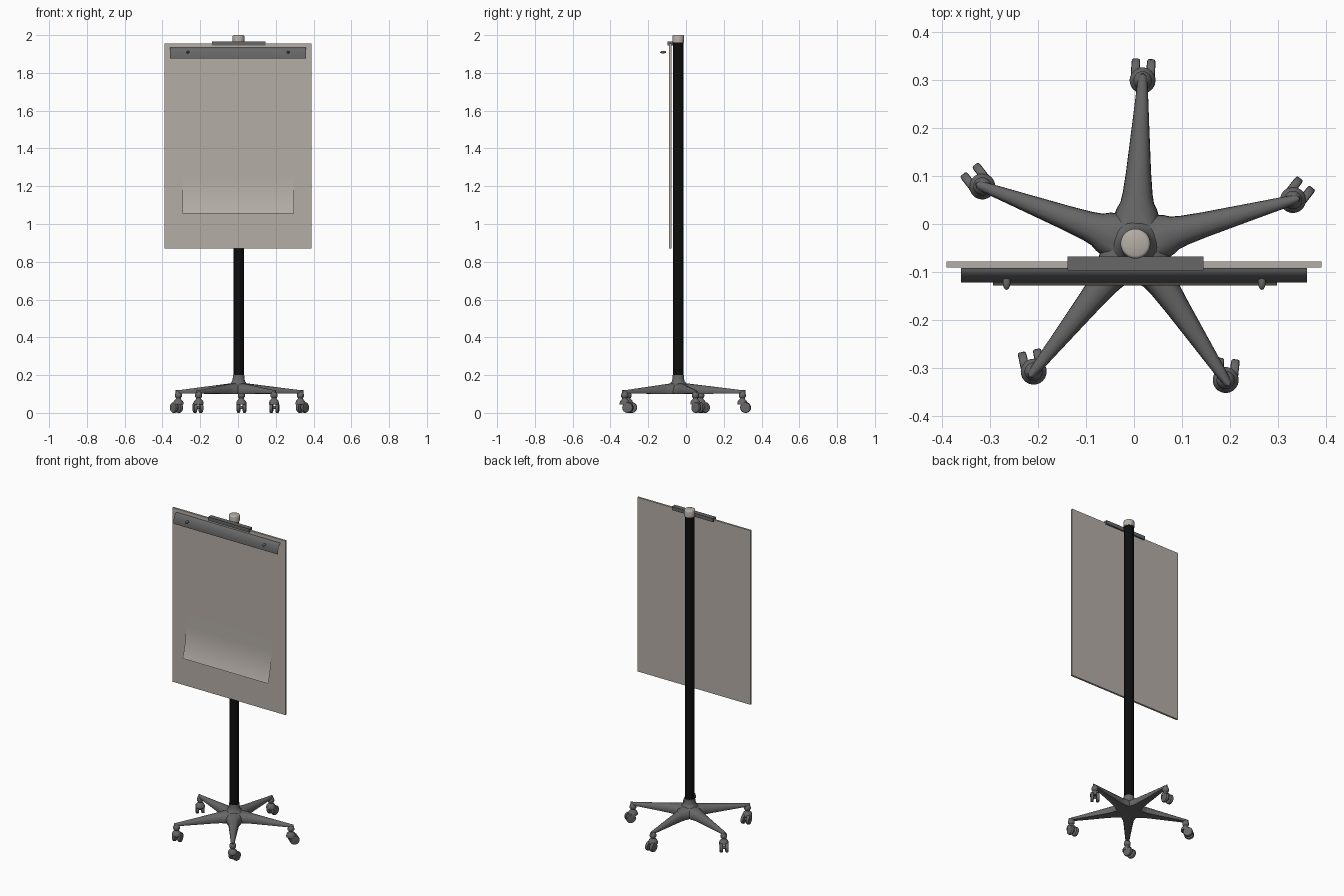
import bpy, bmesh, math
from mathutils import Matrix, Vector

cube = bpy.data.objects.get("Cube")
if cube:
    bpy.data.objects.remove(cube)


def material(name, rgb):
    m = bpy.data.materials.new(name)
    m.use_nodes = True
    m.diffuse_color = (*rgb, 1)
    m.node_tree.nodes["Principled BSDF"].inputs["Base Color"].default_value = (*rgb, 1)
    return m


BEIGE = material("warm_light_grey", (0.46, 0.42, 0.385))
GREY = material("dark_grey", (0.135, 0.135, 0.135))
BLACK = material("black", (0.004, 0.004, 0.004))
POLE = Vector((0.003, -0.041, 0))


def finish(name, bm, mat, smooth=True, matrix=Matrix()):
    bmesh.ops.recalc_face_normals(bm, faces=bm.faces)
    mesh = bpy.data.meshes.new(name)
    bm.to_mesh(mesh)
    bm.free()
    mesh.materials.append(mat)
    ob = bpy.data.objects.new(name, mesh)
    bpy.context.collection.objects.link(ob)
    ob.matrix_world = matrix
    if smooth:
        bpy.ops.object.select_all(action='DESELECT')
        ob.select_set(True)
        bpy.context.view_layer.objects.active = ob
        bpy.ops.object.shade_smooth_by_angle(angle=math.radians(40))
    return ob


def box(name, low, high, mat):
    bm = bmesh.new()
    bmesh.ops.create_cube(bm, size=1)
    low, high = Vector(low), Vector(high)
    for v in bm.verts:
        v.co = (low + high) / 2 + v.co * (high - low)
    return finish(name, bm, mat, False)


def lathe(name, profile, mat, matrix, sides=32):
    """Revolve (radius, height) points around z and close both ends."""
    bm = bmesh.new()
    rings = [[bm.verts.new((r * math.cos(math.tau * i / sides),
                            r * math.sin(math.tau * i / sides), z))
              for i in range(sides)] for r, z in profile]
    for a, b in zip(rings, rings[1:]):
        for i in range(sides):
            j = (i + 1) % sides
            bm.faces.new((a[i], a[j], b[j], b[i]))
    bm.faces.new(rings[0])
    bm.faces.new(rings[-1])
    return finish(name, bm, mat, True, matrix)


def sheet(name, x0, x1, profile, mat):
    """Thin sheet: a (y, z) profile stretched along x."""
    bm = bmesh.new()
    rows = [[bm.verts.new((x, y, z)) for x in (x0, x1)] for y, z in profile]
    for a, b in zip(rows, rows[1:]):
        bm.faces.new((a[0], b[0], b[1], a[1]))
    ob = finish(name, bm, mat)
    # face the front
    if ob.data.polygons[-1].normal.y > 0:
        ob.data.flip_normals()
    return ob


# Pole, cap and base collar
at_pole = Matrix.Translation(POLE)
lathe("pole", [(0.0275, 0.15), (0.0275, 1.965)], BLACK, at_pole)
lathe("pole_cap", [(0.031, 1.96), (0.031, 1.994), (0.029, 1.998), (0.025, 2.0)],
      BEIGE, at_pole)
lathe("base_collar", [(0.052, 0.145), (0.042, 0.157), (0.034, 0.168), (0.031, 0.18),
                      (0.03, 0.2)], GREY, at_pole)

# Board with its hanging bracket
box("board", (-0.39, -0.09, 0.87), (0.39, -0.078, 1.955), BEIGE)
box("board_bracket", (-0.138, -0.097, 1.945), (0.145, -0.068, 1.967), GREY)

# Paper pad curling forward at the bottom
curl = [(-0.094 - 0.034 * (1 - t) ** 2.2, 1.055 + 0.2 * t) for t in [i / 10 for i in range(11)]]
sheet("paper", -0.293, 0.297, [(-0.094, 1.9)] + curl[::-1], BEIGE)

# Rounded clamp strip
arc = [math.radians(9 * i) for i in range(11)]
clamp = [(-0.092 - 0.03 * math.sin(a), 1.875 + 0.06 * math.cos(a)) for a in arc]
sheet("paper_clamp", -0.36, 0.36, clamp, GREY)

# Clamp knobs
for side, x in (("right", -0.265), ("left", 0.266)):
    bm = bmesh.new()
    bmesh.ops.create_uvsphere(bm, u_segments=16, v_segments=10, radius=1)
    bmesh.ops.scale(bm, vec=(0.008, 0.016, 0.007), verts=bm.verts)
    finish(side + "_clamp_knob", bm, GREY, True, Matrix.Translation((x, -0.121, 1.91)))

# Five-armed base: rings of one star outline shrink onto the arm ridges
ARMS = [math.radians(87.5 + 72 * i) for i in range(5)]
HALF = [(0.072, 0.042), (0.085, 0.035), (0.105, 0.031), (0.15, 0.026), (0.24, 0.0185),
        (0.32, 0.012), (0.348, 0.009)]


def top(r):
    return 0.162 - 0.042 * min(1, r / 0.34)


def bottom(r):
    return 0.098 + 0.006 * min(1, r / 0.34)


def star_ring(bm, f, h):
    ring = []
    for ang in ARMS:
        outline = [(r, -w * f) for r, w in HALF] + [(0.356, 0)]
        outline += [(r, w * f) for r, w in reversed(HALF)]
        pts = [Matrix.Rotation(ang, 3, 'Z') @ Vector((r, s, 0)) for r, s in outline]
        valley = Matrix.Rotation(ang + math.radians(36), 3, 'Z') @ Vector((0.077 * f, 0, 0))
        for p in pts + [valley]:
            r = p.length
            p.z = bottom(r) + h * (top(r) - bottom(r))
            ring.append(bm.verts.new(p))
    return ring


bm = bmesh.new()
levels = [(0, 0.1), (0.9, 0), (1, 0.2), (0.97, 0.5), (0.8, 0.78), (0.5, 0.94), (0, 1)]
rings = [star_ring(bm, f, h) for f, h in levels]
for a, b in zip(rings, rings[1:]):
    for i in range(len(a)):
        j = (i + 1) % len(a)
        bm.faces.new((a[i], a[j], b[j], b[i]))
bmesh.ops.remove_doubles(bm, verts=bm.verts, dist=0.0003)
finish("star_base", bm, GREY, True, at_pole)

# Swivel casters: hood, axle and twin wheels
HOOD = [(0.027, 0.044), (0.027, 0.054), (0.023, 0.064), (0.015, 0.072), (0.013, 0.078),
        (0.019, 0.086), (0.019, 0.096), (0.015, 0.108), (0.008, 0.114)]
WHEEL = [(0.02, -0.009), (0.026, -0.008), (0.028, -0.005), (0.028, 0.005),
         (0.026, 0.008), (0.02, 0.009)]
NAMES = ["back", "back_right", "front_right", "front_left", "back_left"]
SWIVEL = [87, 128, 102, 84, 52]
for name, ang, turn in zip(NAMES, ARMS, SWIVEL):
    spot = POLE + Vector((math.cos(ang), math.sin(ang), 0)) * 0.34
    place = Matrix.Translation(spot) @ Matrix.Rotation(math.radians(turn), 4, 'Z')
    lathe(name + "_caster_hood", HOOD, GREY, place, 24)
    axle = place @ Matrix.Translation((0.017, 0, 0.028)) @ Matrix.Rotation(math.pi / 2, 4, 'X')
    lathe(name + "_caster_axle", [(0.008, -0.016), (0.008, 0.016)], GREY, axle, 12)
    for label, off in (("a", -0.016), ("b", 0.016)):
        lathe(name + "_caster_wheel_" + label, WHEEL, GREY,
              axle @ Matrix.Translation((0, 0, off)), 24)
